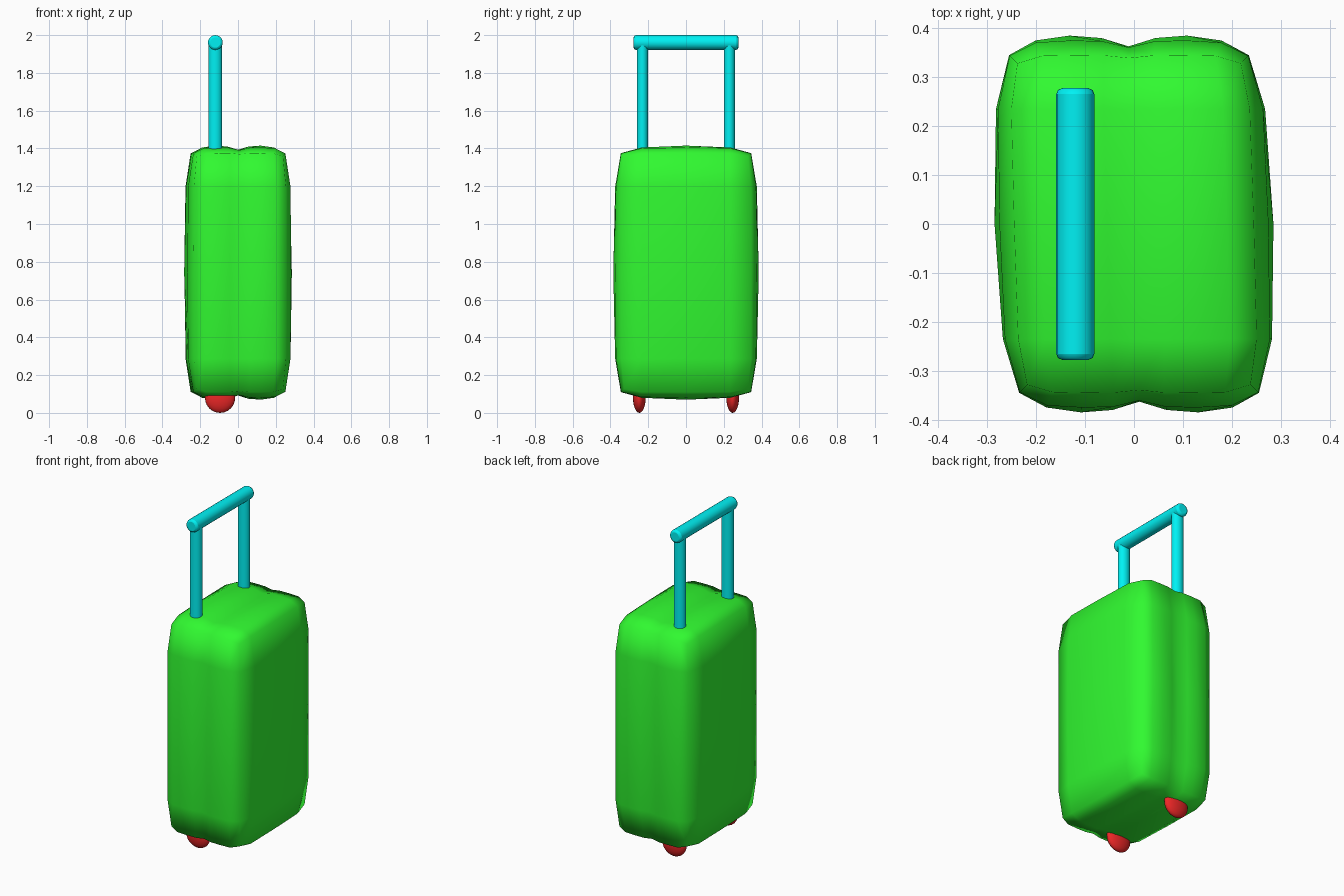
import bpy, bmesh, math

if "Cube" in bpy.data.objects:
    bpy.data.objects.remove(bpy.data.objects["Cube"])


def material(name, rgb):
    m = bpy.data.materials.new(name)
    m.diffuse_color = (*rgb, 1)
    m.use_nodes = True
    m.node_tree.nodes["Principled BSDF"].inputs["Base Color"].default_value = m.diffuse_color
    return m


GREEN = material("green", (0.03, 0.95, 0.03))
CYAN = material("cyan", (0.0, 0.88, 0.9))
RED = material("red", (0.85, 0.02, 0.02))


def finish(ob, name, mat, angle=50):
    ob.name = ob.data.name = name
    ob.data.materials.append(mat)
    bpy.context.view_layer.objects.active = ob
    ob.select_set(True)
    bpy.ops.object.shade_smooth_by_angle(angle=math.radians(angle))
    ob.select_set(False)


# Case body: a gridded box with bulging sides and a seam groove round x = 0
XS = [0, 0.055, 0.12, 0.19, 0.245]
X_DROP = [0.022, 0.005, 0, 0.01, 0.04]
YS, ZS = [0, 0.235], [0, 0.455]
DROP = [0, 0.01, 0.04]
MID_Z, SHEAR = 0.7425, -0.03


def case_point(a, b, c):
    sign = lambda t: (t > 0) - (t < 0)
    i, j, k = abs(a), abs(b), abs(c)
    end = 0.285 - math.hypot(DROP[j], DROP[k])
    x = end if i == 4 else XS[i] * end / 0.245
    y = YS[j] if j < 2 else 0.385 - math.hypot(X_DROP[i], DROP[k])
    z = ZS[k] if k < 2 else 0.6725 - math.hypot(X_DROP[i], DROP[j])
    x, y, z = x * sign(a), y * sign(b), z * sign(c)
    return (x + SHEAR * y, y, z + MID_Z)


bm = bmesh.new()
LIMIT = (4, 2, 2)
for axis in range(3):
    u, v = [n for n in range(3) if n != axis]
    for side in (-1, 1):
        for p in range(-LIMIT[u], LIMIT[u]):
            for q in range(-LIMIT[v], LIMIT[v]):
                quad = []
                for dp, dq in ((0, 0), (1, 0), (1, 1), (0, 1)):
                    g = [0, 0, 0]
                    g[axis], g[u], g[v] = side * LIMIT[axis], p + dp, q + dq
                    quad.append(bm.verts.new(case_point(*g)))
                bm.faces.new(quad)
bmesh.ops.remove_doubles(bm, verts=bm.verts, dist=1e-4)
bmesh.ops.recalc_face_normals(bm, faces=bm.faces)
mesh = bpy.data.meshes.new("case")
bm.to_mesh(mesh)
bm.free()
case = bpy.data.objects.new("case", mesh)
bpy.context.collection.objects.link(case)
finish(case, "case", GREEN, 80)

# Pull handle: two oval rods and a cross grip with rounded ends
for side, label in ((-1, "front"), (1, "back")):
    bpy.ops.mesh.primitive_cylinder_add(vertices=20, radius=1, depth=0.6,
                                        location=(-0.12, side * 0.23, 1.66))
    rod = bpy.context.object
    rod.scale = (0.036, 0.03, 1)
    bpy.ops.object.transform_apply(location=False, rotation=False, scale=True)
    finish(rod, label + "_handle_rod", CYAN)

bpy.ops.mesh.primitive_cylinder_add(vertices=20, radius=0.039, depth=0.555,
                                    location=(-0.12, 0, 1.961),
                                    rotation=(math.pi / 2, 0, 0))
grip = bpy.context.object
bev = grip.modifiers.new("rounded_ends", 'BEVEL')
bev.width, bev.segments = 0.012, 2
finish(grip, "handle_grip", CYAN)

# Wheels: flattened balls partly sunk into the case
for side, label in ((-1, "front"), (1, "back")):
    bpy.ops.mesh.primitive_uv_sphere_add(segments=24, ring_count=12, radius=0.08,
                                         location=(-0.095, side * 0.247, 0.08))
    wheel = bpy.context.object
    wheel.scale = (1, 0.42, 1)
    bpy.ops.object.transform_apply(location=False, rotation=False, scale=True)
    finish(wheel, label + "_wheel", RED)
